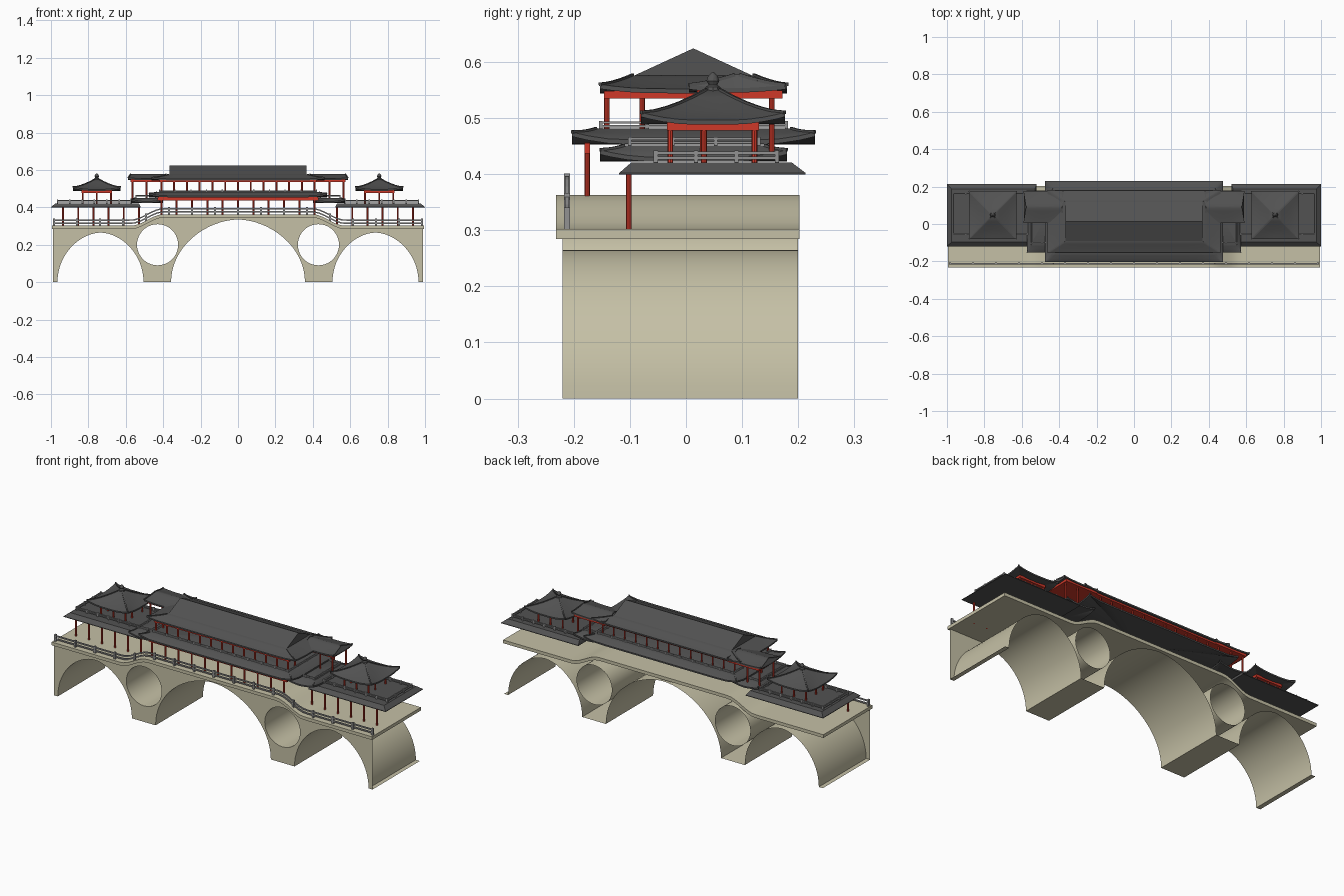
import bpy, bmesh, math
from mathutils import Vector

if "Cube" in bpy.data.objects:
    bpy.data.objects.remove(bpy.data.objects["Cube"])


def material(name, rgb):
    m = bpy.data.materials.new(name)
    m.diffuse_color = (*rgb, 1)
    m.use_nodes = True
    m.node_tree.nodes["Principled BSDF"].inputs["Base Color"].default_value = m.diffuse_color
    return m


STONE = material("beige stone", (0.56, 0.53, 0.38))
ROOF = material("dark grey tile", (0.085, 0.085, 0.085))
RED = material("red timber", (0.62, 0.04, 0.022))
RAIL = material("grey stone rail", (0.29, 0.29, 0.29))


def finish(bm, name, mat, smooth=False):
    bmesh.ops.recalc_face_normals(bm, faces=bm.faces)
    me = bpy.data.meshes.new(name)
    bm.to_mesh(me)
    bm.free()
    me.materials.append(mat)
    ob = bpy.data.objects.new(name, me)
    bpy.context.collection.objects.link(ob)
    if smooth:
        bpy.ops.object.select_all(action='DESELECT')
        ob.select_set(True)
        bpy.context.view_layer.objects.active = ob
        bpy.ops.object.shade_smooth_by_angle(angle=math.radians(30))
    return ob


def beam(bm, p, q, w, h):
    """Rectangular bar from p to q, upright section w x h."""
    p, q = Vector(p), Vector(q)
    d = (q - p).normalized()
    side = d.cross(Vector((0, 0, 1)) if abs(d.z) < 0.9 else Vector((0, 1, 0))).normalized()
    up = side.cross(d)
    ends = []
    for c in (p, q):
        ends.append([bm.verts.new(c + side * a * w / 2 + up * b * h / 2)
                     for a, b in ((-1, -1), (1, -1), (1, 1), (-1, 1))])
    a, b = ends
    bm.faces.new(a)
    bm.faces.new(b[::-1])
    for i in range(4):
        bm.faces.new((a[i], a[(i + 1) % 4], b[(i + 1) % 4], b[i]))


def columns(name, spots, z0, z1, r=0.005):
    bm = bmesh.new()
    for x, y in spots:
        g = bmesh.ops.create_cone(bm, cap_ends=True, segments=8, radius1=r, radius2=r, depth=z1 - z0)
        bmesh.ops.translate(bm, verts=g['verts'], vec=(x, y, (z0 + z1) / 2))
    finish(bm, name, RED)


def slab(name, x0, x1, y0, y1, z0, z1, mat):
    bm = bmesh.new()
    beam(bm, (x0, (y0 + y1) / 2, (z0 + z1) / 2), (x1, (y0 + y1) / 2, (z0 + z1) / 2), y1 - y0, z1 - z0)
    finish(bm, name, mat)


def railing(name, pts, h, w=0.006, step=1):
    """Posts on the path points, two rails between them."""
    bm = bmesh.new()
    for i, p in enumerate(pts):
        if i % step == 0:
            beam(bm, p, (p[0], p[1], p[2] + h), w * 1.5, w * 1.5)
    for p, q in zip(pts, pts[1:]):
        for f in (0.4, 0.8):
            beam(bm, (p[0], p[1], p[2] + h * f), (q[0], q[1], q[2] + h * f), w, w)
    finish(bm, name, RAIL)


def rect_path(x0, x1, y0, y1, z, nx, ny):
    pts = [(x0 + (x1 - x0) * i / nx, y0, z) for i in range(nx)]
    pts += [(x1, y0 + (y1 - y0) * i / ny, z) for i in range(ny)]
    pts += [(x1 + (x0 - x1) * i / nx, y1, z) for i in range(nx)]
    pts += [(x0, y1 + (y0 - y1) * i / ny, z) for i in range(ny + 1)]
    return pts


def roof(name, eave, top, z0, z1, lift=0.0, curve=1.0, thick=0.008, rings=5, n=12):
    """Hipped roof from eave rectangle to top rectangle, corners swept up."""
    bm = bmesh.new()

    def ring(t, dz=0.0):
        x0, x1, y0, y1 = [a + (b - a) * t for a, b in zip(eave, top)]
        c = ((x0, y0), (x1, y0), (x1, y1), (x0, y1))
        out = []
        for k in range(4):
            (ax, ay), (bx, by) = c[k], c[(k + 1) % 4]
            length = math.hypot(bx - ax, by - ay)
            for i in range(n):
                s = 0.5 - 0.5 * math.cos(math.pi * i / n)
                d = min(s, 1 - s) * length        # distance to nearest corner
                up = lift * max(0, 1 - d / 0.1) ** 2 * (1 - t) ** 2
                z = z0 + (z1 - z0) * t ** curve + up + dz
                out.append(bm.verts.new((ax + (bx - ax) * s, ay + (by - ay) * s, z)))
        return out
    loops = [ring(0, -thick)] + [ring(i / rings) for i in range(rings + 1)]
    m = 4 * n
    for a, b in zip(loops, loops[1:]):
        for i in range(m):
            bm.faces.new((a[i], a[(i + 1) % m], b[(i + 1) % m], b[i]))
    for lp, z in ((loops[0], z0 - thick), (loops[-1], z1)):
        mid = bm.verts.new(((top[0] + top[1]) / 2, (top[2] + top[3]) / 2, z))
        for i in range(m):
            bm.faces.new((lp[i], lp[(i + 1) % m], mid))
    # raised hip ridges from the corners to the top
    if lift:
        for k in range(4):
            for a, b in zip(loops[1:], loops[2:]):
                beam(bm, a[k * n].co, b[k * n].co, 0.006, 0.006)
    finish(bm, name, ROOF, True)


def gable(name, x0, x1, y0, y1, z0, z1):
    """Triangular prism with a ridge along x."""
    bm = bmesh.new()
    ym = (y0 + y1) / 2
    a, b = [[bm.verts.new((x, y, z)) for y, z in ((y0, z0), (y1, z0), (ym, z1))] for x in (x0, x1)]
    bm.faces.new(a)
    bm.faces.new(b)
    for i in range(3):
        bm.faces.new((a[i], a[(i + 1) % 3], b[(i + 1) % 3], b[i]))
    finish(bm, name, ROOF)


def deck_z(x):
    t = min(1, max(0, (abs(x) - 0.40) / 0.17))
    return 0.363 - 0.061 * t * t * (3 - 2 * t)


# --- Bridge body: front wall with arches, soffits running back ---
def arch(cx, hw, h, n=32):
    pts = []
    for i in range(n + 1):
        a = math.pi * (1 - i / n)
        c = math.cos(a)
        pts.append((cx + math.copysign(abs(c) ** 1.1, c) * hw, max(0, math.sin(a)) * h))
    return pts


YF, YB = -0.22, 0.2
under = [(-0.99, 0)] + arch(-0.735, 0.23, 0.265) + arch(0, 0.358, 0.335) + arch(0.735, 0.23, 0.265) + [(0.99, 0)]
xs = [0.99 - 1.98 * i / 66 for i in range(67)]
upper = [(x, deck_z(x) - 0.008) for x in xs]
holes = [[(s * 0.43 + 0.11 * math.cos(2 * math.pi * i / 40), 0.2 + 0.11 * math.sin(2 * math.pi * i / 40))
          for i in range(40)] for s in (-1, 1)]
bm = bmesh.new()
edges = []
for lp in [under + upper] + holes:
    v = [bm.verts.new((x, YF, z)) for x, z in lp]
    edges += [bm.edges.new((v[i], v[(i + 1) % len(v)])) for i in range(len(v))]
bmesh.ops.triangle_fill(bm, use_beauty=True, use_dissolve=False, edges=edges)
finish(bm, "bridge_front_wall", STONE)

bm = bmesh.new()
for lp in [under] + [h + h[:1] for h in holes]:
    f = [bm.verts.new((x, YF, z)) for x, z in lp]
    b = [bm.verts.new((x, YB, z)) for x, z in lp]
    for i in range(len(lp) - 1):
        bm.faces.new((f[i], f[i + 1], b[i + 1], b[i]))
finish(bm, "arch_soffits", STONE, True)

# Deck slab following the rise
bm = bmesh.new()
prev = None
for x in [-0.995 + 1.99 * i / 80 for i in range(81)]:
    z = deck_z(x)
    cur = [bm.verts.new(p) for p in ((x, -0.232, z - 0.018), (x, 0.202, z - 0.018), (x, 0.202, z), (x, -0.232, z))]
    if prev:
        for i in range(4):
            bm.faces.new((prev[i], prev[(i + 1) % 4], cur[(i + 1) % 4], cur[i]))
    else:
        bm.faces.new(cur)
    prev = cur
bm.faces.new(prev)
finish(bm, "deck", STONE, True)

N = 64
railing("deck_railing", [(x, -0.212, deck_z(x) - 0.004) for x in [-0.985 + 1.97 * i / N for i in range(N + 1)]],
        0.042, 0.007, 4)

# --- Central hall ---
columns("hall_lower_columns", [(-0.41 + 0.82 * i / 10, -0.176) for i in range(11)], 0.35, 0.456)
slab("hall_lower_beam", -0.43, 0.43, -0.181, -0.171, 0.437, 0.455, RED)
roof("hall_lower_roof", (-0.475, 0.475, -0.203, 0.23), (-0.435, 0.435, -0.16, 0.187), 0.461, 0.481, 0.014, 0.8)
railing("hall_upper_railing", rect_path(-0.42, 0.42, -0.152, 0.179, 0.479, 10, 4), 0.016, 0.004)
columns("hall_upper_columns", [(-0.41 + 0.82 * i / 12, y) for i in range(13) for y in (-0.141, 0.153)]
        + [(s * 0.41, -0.078) for s in (-1, 1)], 0.48, 0.545)
slab("hall_ceiling_beam", -0.42, 0.42, -0.146, 0.168, 0.535, 0.548, RED)
roof("hall_upper_roof", (-0.462, 0.462, -0.153, 0.18), (-0.37, 0.37, -0.095, 0.121), 0.552, 0.576, 0.008, 1.1)
gable("hall_ridge_roof", -0.367, 0.367, -0.1, 0.126, 0.572, 0.624)

# --- Mirrored wings, galleries and pavilions ---
for s, side in ((-1, "left"), (1, "right")):
    def span(a, b):
        return (a, b) if s > 0 else (-b, -a)

    # stepped wing between hall and gallery
    roof(side + "_wing_lower_roof", (*span(0.40, 0.572), -0.153, 0.18), (*span(0.42, 0.55), -0.11, 0.14),
         0.43, 0.451, 0.013, 0.8)
    railing(side + "_wing_railing", rect_path(*span(0.44, 0.545), -0.1, 0.13, 0.45, 2, 3), 0.016, 0.004)
    columns(side + "_wing_columns", [(s * x, y) for x in (0.49, 0.565) for y in (0.03, 0.153)], 0.44, 0.548)
    slab(side + "_wing_beam", *span(0.38, 0.575), 0.02, 0.172, 0.535, 0.549, RED)
    roof(side + "_wing_upper_roof", (*span(0.38, 0.588), 0.005, 0.177), (*span(0.385, 0.575), 0.087, 0.095),
         0.553, 0.577, 0.006, 1.1)

    # end gallery
    columns(side + "_gallery_columns", [(s * (0.53 + 0.081 * i), -0.102) for i in range(6)], 0.284, 0.402)
    roof(side + "_gallery_roof", (*span(0.52, 1.0), -0.119, 0.213), (*span(0.53, 0.975), -0.097, 0.188),
         0.402, 0.421, 0, 1, 0.003, 1, 2)
    railing(side + "_gallery_railing", rect_path(*span(0.57, 0.965), -0.054, 0.162, 0.42, 6, 3), 0.022, 0.005)

    # pavilion
    px = s * 0.755
    columns(side + "_pavilion_columns", [(px + dx, y) for dx in (-0.075, 0.075) for y in (-0.028, 0.032, 0.122)]
            + [(px, -0.028), (px, 0.122)], 0.42, 0.492)
    slab(side + "_pavilion_beam", px - 0.082, px + 0.082, -0.034, 0.13, 0.478, 0.492, RED)
    roof(side + "_pavilion_roof", (px - 0.128, px + 0.128, -0.08, 0.176), (px - 0.012, px + 0.012, 0.036, 0.06),
         0.496, 0.55, 0.014, 1.25)
    bm = bmesh.new()
    rings = []
    for r, z in ((0.016, 0.545), (0.014, 0.555), (0.008, 0.559), (0.012, 0.566), (0.009, 0.575), (0.001, 0.582)):
        rings.append([bm.verts.new((px + r * math.cos(k * math.pi / 5), 0.048 + r * math.sin(k * math.pi / 5), z))
                      for k in range(10)])
    for a, b in zip(rings, rings[1:]):
        for k in range(10):
            bm.faces.new((a[k], a[(k + 1) % 10], b[(k + 1) % 10], b[k]))
    finish(bm, side + "_pavilion_finial", ROOF, True)
